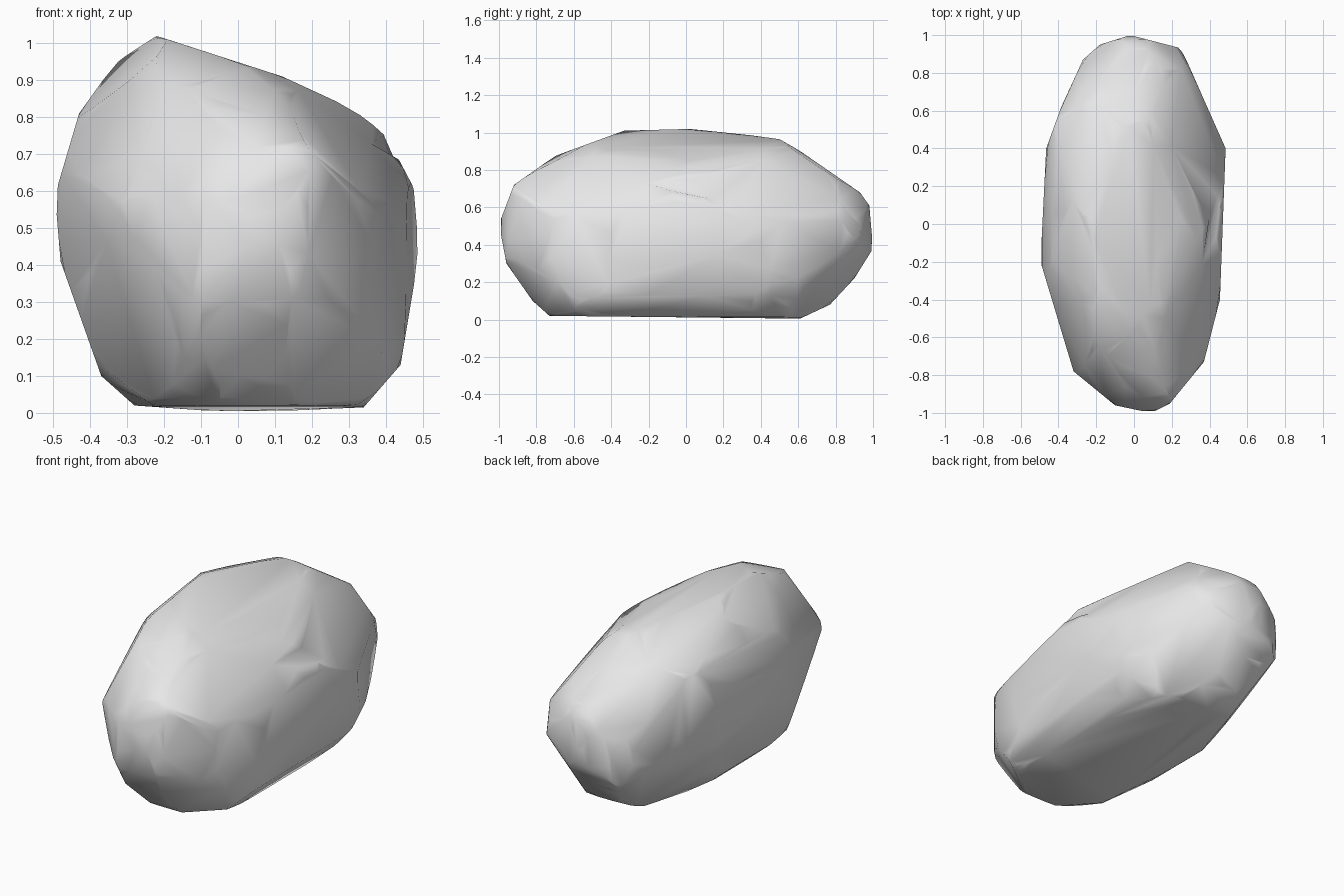
import bpy, bmesh, math
from mathutils import Vector
from mathutils.geometry import convex_hull_2d

cube = bpy.data.objects.get("Cube")
if cube:
    bpy.data.objects.remove(cube, do_unlink=True)

# Stone colour
stone = bpy.data.materials.new("grey stone")
stone.use_nodes = True
grey = (0.8, 0.8, 0.8, 1)
stone.diffuse_color = grey
stone.node_tree.nodes["Principled BSDF"].inputs["Base Color"].default_value = grey

CENTRE = Vector((0, 0, 0.51))


def make_object(name, bm):
    bmesh.ops.recalc_face_normals(bm, faces=bm.faces)
    mesh = bpy.data.meshes.new(name)
    bm.to_mesh(mesh)
    bm.free()
    obj = bpy.data.objects.new(name, mesh)
    bpy.context.collection.objects.link(obj)
    mesh.materials.append(stone)
    return obj


def hull_of(points, merge):
    """Convex solid around points, with flat areas kept as single faces."""
    bm = bmesh.new()
    for co in points:
        bm.verts.new(co)
    bmesh.ops.remove_doubles(bm, verts=bm.verts, dist=merge)
    result = bmesh.ops.convex_hull(bm, input=bm.verts)
    inside = {g for g in result["geom_interior"] if isinstance(g, bmesh.types.BMVert)}
    bmesh.ops.delete(bm, geom=list(inside), context="VERTS")
    bmesh.ops.dissolve_limit(bm, angle_limit=math.radians(1),
                             verts=bm.verts, edges=bm.edges)
    return bm


def carve(bm, turn, tilt, outline):
    """Slice the block to a convex outline seen along one direction."""
    turn, tilt = math.radians(turn), math.radians(tilt)
    right = Vector((math.cos(turn), math.sin(turn), 0))
    away = Vector((-math.sin(turn), math.cos(turn), 0))
    up = away * math.sin(tilt) + Vector((0, 0, math.cos(tilt)))
    points = [Vector(p) for p in outline]
    loop = [points[i] for i in convex_hull_2d(points)]
    middle = sum(loop, Vector((0, 0))) / len(loop)
    for a, b in zip(loop, loop[1:] + loop[:1]):
        edge = b - a
        side = Vector((edge.y, -edge.x)).normalized()
        if side.dot(a - middle) < 0:
            side = -side
        bmesh.ops.bisect_plane(
            bm, geom=bm.verts[:] + bm.edges[:] + bm.faces[:], dist=1e-5,
            plane_co=CENTRE + right * a.x + up * a.y,
            plane_no=right * side.x + up * side.y, clear_outer=True)
        rim = [e for e in bm.edges if e.is_boundary]
        if rim:
            bmesh.ops.holes_fill(bm, edges=rim, sides=0)


# Rough block, carved straight on and then at an angle
block = bmesh.new()
bmesh.ops.create_cube(block, size=4)
carve(block, 0, 0, [(-0.22, 0.51), (-0.33, 0.44), (-0.43, 0.3), (-0.495, 0.08),
                    (-0.48, -0.1), (-0.37, -0.41), (-0.28, -0.49), (0, -0.51),
                    (0.34, -0.495), (0.44, -0.38), (0.49, -0.08), (0.475, 0.1),
                    (0.38, 0.28), (0.12, 0.4)])
carve(block, 90, 0, [(-1, 0), (-0.92, 0.21), (-0.7, 0.365), (-0.33, 0.5), (0.05, 0.51),
                     (0.51, 0.46), (0.93, 0.17), (0.98, 0.1), (1, -0.13), (0.9, -0.29),
                     (0.77, -0.43), (0.61, -0.505), (-0.73, -0.49), (-0.82, -0.41),
                     (-0.96, -0.21)])
carve(block, 0, 90, [(-0.02, 1), (-0.18, 0.95), (-0.27, 0.87), (-0.385, 0.62),
                     (-0.465, 0.4), (-0.495, -0.2), (-0.32, -0.78), (-0.1, -0.96),
                     (0.09, -1), (0.19, -0.95), (0.37, -0.73), (0.455, -0.4),
                     (0.485, 0.4), (0.25, 0.93)])
carve(block, 36, 24, [(0.25, 0.6), (0.6, 0.45), (0.755, 0.23), (0.7, -0.11), (0.6, -0.3),
                      (0.44, -0.46), (0.22, -0.6), (-0.07, -0.71), (-0.4, -0.73),
                      (-0.6, -0.57), (-0.68, -0.4), (-0.72, -0.14), (-0.48, 0.29),
                      (-0.19, 0.52)])
carve(block, 216, 24, [(0.3, 0.57), (0.52, 0.53), (0.73, 0.24), (0.53, -0.31),
                       (0.245, -0.55), (-0.245, -0.71), (-0.49, -0.68), (-0.74, -0.31),
                       (-0.72, -0.13), (-0.32, 0.32), (-0.02, 0.49)])
carve(block, 144, -24, [(0.28, 0.585), (0.57, 0.49), (0.75, 0.21), (0.73, 0.04),
                        (0.48, -0.3), (0.335, -0.47), (-0.13, -0.68), (-0.47, -0.71),
                        (-0.54, -0.68), (-0.74, -0.38), (-0.75, -0.19), (-0.71, -0.085),
                        (-0.31, 0.325)])

# Boulder: the block with every corner chipped off
chips = []
for e in block.edges:
    a, b = (v.co for v in e.verts)
    chips += [a.lerp(b, 0.3), a.lerp(b, 0.7)]
block.free()
boulder = make_object("boulder", hull_of(chips, 0.015))

# Chipped notch: a tapering wedge cut below a small overhang
cutter = make_object("notch_cutter", hull_of(
    [(0.36, -0.22, 0.73), (0.38, -0.23, 0.8), (0.6, -0.25, 0.8), (0.6, -0.25, 0.68),
     (0.4, 0.05, 0.75), (0.6, 0.06, 0.76), (0.6, 0.35, 0.58), (0.485, 0.35, 0.6)], 0.001))
cutter.hide_render = True

cut = boulder.modifiers.new("notch", "BOOLEAN")
cut.operation = "DIFFERENCE"
cut.solver = "EXACT"
cut.object = cutter
bpy.ops.object.select_all(action="DESELECT")
bpy.context.view_layer.objects.active = boulder
boulder.select_set(True)
bpy.ops.object.modifier_apply(modifier=cut.name)
bpy.data.objects.remove(cutter, do_unlink=True)

# Soft shading with crisp chips
bpy.ops.object.shade_smooth_by_angle(angle=math.radians(60))
